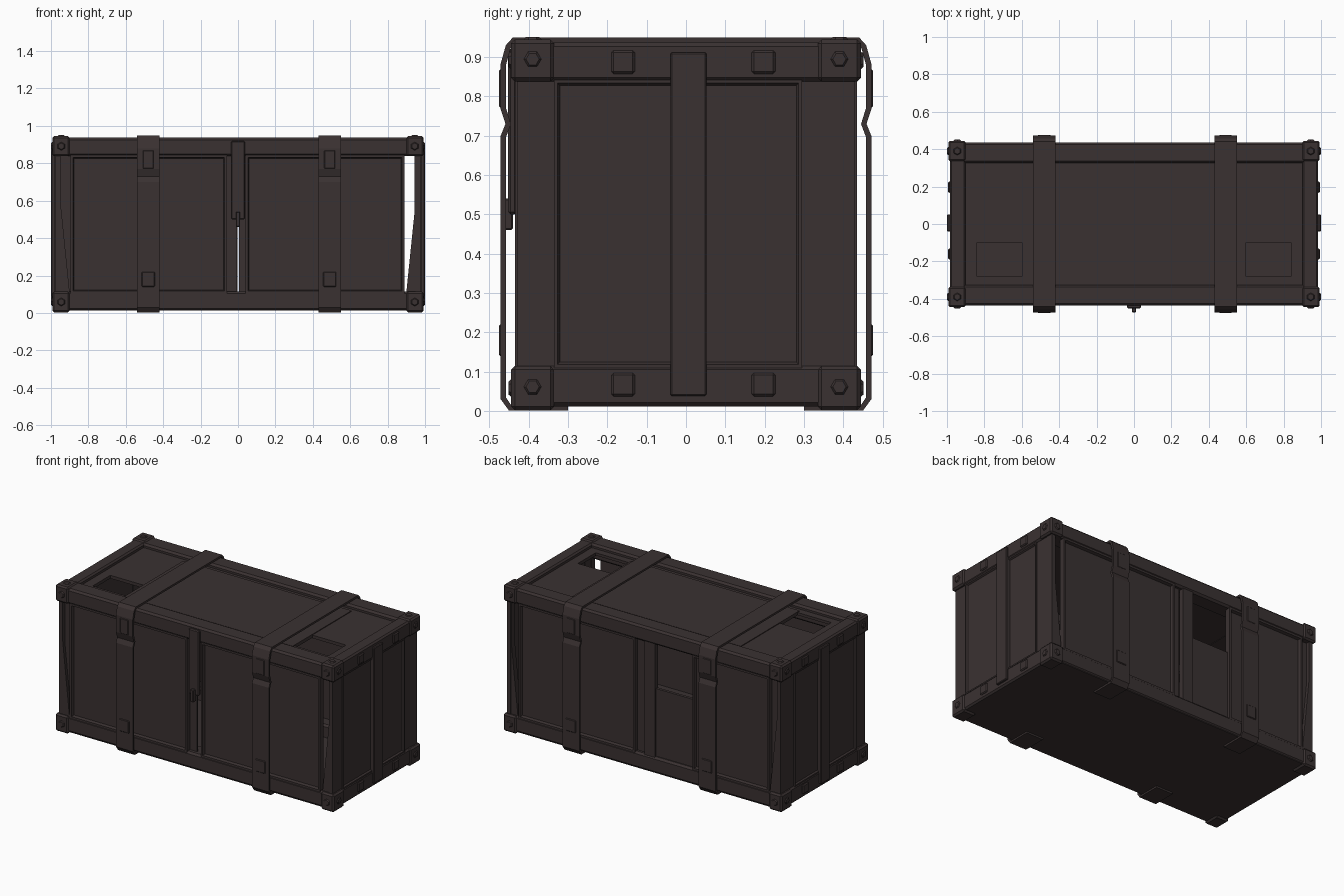
import bpy, bmesh, math
from mathutils import Matrix, Vector

if "Cube" in bpy.data.objects:
    bpy.data.objects.remove(bpy.data.objects["Cube"])

mat = bpy.data.materials.new("dark brown metal")
mat.diffuse_color = (0.042, 0.031, 0.031, 1)
mat.use_nodes = True
mat.node_tree.nodes["Principled BSDF"].inputs["Base Color"].default_value = mat.diffuse_color


def finish(name, bm, bevel=0.0):
    bmesh.ops.recalc_face_normals(bm, faces=bm.faces[:])
    me = bpy.data.meshes.new(name)
    bm.to_mesh(me)
    bm.free()
    me.materials.append(mat)
    ob = bpy.data.objects.new(name, me)
    bpy.context.collection.objects.link(ob)
    if bevel:
        m = ob.modifiers.new("bevel", 'BEVEL')
        m.width = bevel
        m.segments = 1
    return ob


def cube(x, y, z):
    bm = bmesh.new()
    bmesh.ops.create_cube(bm, size=1)
    for v in bm.verts:
        v.co = Vector([r[0] if c < 0 else r[1] for c, r in zip(v.co, (x, y, z))])
    return bm


def span(s, a, b):
    return tuple(sorted((s * a, s * b)))


def box(name, x, y, z, bevel=0.0):
    return finish(name, cube(x, y, z), bevel)


def inset_panel(name, x, y, z, out, border=0.018, depth=0.018):
    # slab whose outward face is sunk inside a thin border
    bm = cube(x, y, z)
    bm.normal_update()
    f = max(bm.faces, key=lambda f: f.normal.dot(Vector(out)))
    bmesh.ops.inset_region(bm, faces=[f], thickness=border, depth=0)
    bmesh.ops.inset_region(bm, faces=[f], thickness=0.008, depth=-depth)
    return finish(name, bm)


def rivet(name, pos, axis, r=0.024, h=0.008):
    # low domed hexagonal bolt head
    bm = bmesh.new()
    bmesh.ops.create_cone(bm, cap_ends=True, segments=6, radius1=r, radius2=r * 0.7, depth=h)
    q = Vector((0, 0, 1)).rotation_difference(Vector(axis)).to_matrix().to_4x4()
    bmesh.ops.transform(bm, verts=bm.verts[:], matrix=Matrix.Translation(pos) @ q)
    finish(name, bm)


def prism_xz(name, pts, y):
    # plank drawn in the front plane and extruded through y
    bm = bmesh.new()
    f = bm.faces.new([bm.verts.new((px, y[0], pz)) for px, pz in pts])
    r = bmesh.ops.extrude_face_region(bm, geom=[f])
    vs = [v for v in r["geom"] if isinstance(v, bmesh.types.BMVert)]
    bmesh.ops.translate(bm, verts=vs, vec=(0, y[1] - y[0], 0))
    finish(name, bm)


# floor
box("floor", (-0.975, 0.975), (-0.43, 0.43), (0.012, 0.035))

# long rails and end rails
for s in (-1, 1):
    for z in ((0.012, 0.115), (0.838, 0.937)):
        box("long_rail", (-0.93, 0.93), span(s, 0.325, 0.437), z, 0.012)
        box("end_rail", span(s, 0.90, 0.985), (-0.37, 0.37), z, 0.01)
    # sloped lip between rail and lid
    box("lid_lip", (-0.9, 0.9), span(s, 0.28, 0.33), (0.895, 0.912))

# corner blocks with bolts
for sx in (-1, 1):
    for sy in (-1, 1):
        for z, top in (((0.002, 0.115), 0), ((0.838, 0.945), 1)):
            box("corner_block", span(sx, 0.90, 0.993), span(sy, 0.335, 0.445), z, 0.01)
            zc = (z[0] + z[1]) / 2
            rivet("end_bolt", (sx * 0.995, sy * 0.39, zc + 0.003), (sx, 0, 0))
            rivet("side_bolt", (sx * 0.945, sy * 0.447, zc), (0, sy, 0))
            if top:
                rivet("top_bolt", (sx * 0.945, sy * 0.39, 0.947), (0, 0, 1))

# lid, notched by two openings near the front corners
box("lid_centre", (-0.6, 0.6), (-0.30, 0.30), (0.895, 0.917))
for s in (-1, 1):
    box("lid_wing", span(s, 0.6, 0.905), (-0.10, 0.30), (0.892, 0.912))
    box("lid_edge", span(s, 0.84, 0.905), (-0.30, -0.10), (0.892, 0.912))

# front wall: two sunken panels and a recessed centre plank
inset_panel("front_panel_left", (-0.895, -0.06), (-0.435, -0.40), (0.105, 0.845), (0, -1, 0))
inset_panel("front_panel_right", (0.04, 0.89), (-0.435, -0.40), (0.105, 0.845), (0, -1, 0))
box("front_centre_plank", (-0.06, -0.008), (-0.405, -0.395), (0.105, 0.845))

# back wall: panels with a broken-out opening
inset_panel("back_panel_right", (0.06, 0.89), (0.40, 0.435), (0.105, 0.845), (0, 1, 0))
box("back_centre_plank", (0.006, 0.06), (0.395, 0.41), (0.105, 0.845))
inset_panel("back_panel_left", (-0.895, -0.35), (0.40, 0.435), (0.105, 0.845), (0, 1, 0))
box("back_panel_strip", (-0.08, -0.004), (0.40, 0.43), (0.105, 0.845))
box("back_panel_lower", (-0.36, -0.07), (0.40, 0.418), (0.105, 0.55))

# bent planks at the corners
for sy in (-1, 1):
    y = span(sy, 0.39, 0.425)
    prism_xz("bent_plank_right", [(0.945, 0.85), (0.945, 0.55), (0.90, 0.11), (0.975, 0.11), (0.975, 0.85)], y)
    prism_xz("bent_plank_left", [(-0.975, 0.85), (-0.90, 0.11), (-0.975, 0.11)], span(sy, 0.41, 0.43))
    box("corner_backing_left", (-0.975, -0.88), span(sy, 0.385, 0.405), (0.105, 0.845))

# end walls
for s in (-1, 1):
    inset_panel("end_panel", span(s, 0.955, 0.982), (-0.335, 0.295), (0.11, 0.842), (s, 0, 0), 0.012, 0.01)
    box("end_board", span(s, 0.95, 0.974), (-0.43, -0.33), (0.11, 0.842))
    box("end_board", span(s, 0.95, 0.974), (0.29, 0.43), (0.11, 0.842))
    box("end_strap", span(s, 0.965, 0.999), (-0.04, 0.052), (0.038, 0.912), 0.004)
    for y in (-0.16, 0.197):
        for z in (0.067, 0.887):
            box("end_stud", span(s, 0.98, 0.994), (y - 0.03, y + 0.03), (z - 0.03, z + 0.03), 0.006)

# wrap-around straps: a ribbon following a half profile, mirrored front to back
half = [(0.30, 0.001), (0.45, 0.001), (0.471, 0.03), (0.471, 0.70), (0.459, 0.73),
        (0.472, 0.77), (0.472, 0.88), (0.458, 0.93), (0.44, 0.95)]
path = half + [(-y, z) for y, z in reversed(half)]
for xc in (-0.48, 0.49):
    bm = bmesh.new()
    rows = [[bm.verts.new((xc + d, y, z)) for d in (-0.06, 0.06)] for y, z in path]
    for a, b in zip(rows, rows[1:]):
        bm.faces.new((a[0], a[1], b[1], b[0]))
    ob = finish("cargo_strap", bm)
    m = ob.modifiers.new("thickness", 'SOLIDIFY')
    m.thickness = 0.014
    m.offset = -1 if ob.data.polygons[4].normal.y > 0 else 1
    for s in (-1, 1):
        box("strap_buckle", (xc - 0.035, xc + 0.035), span(s, 0.465, 0.476), (0.14, 0.22), 0.004)
        box("strap_clip", (xc - 0.03, xc + 0.03), span(s, 0.465, 0.475), (0.77, 0.87), 0.004)

# front latch and its pin
box("latch_plate", (-0.037, 0.037), (-0.452, -0.43), (0.50, 0.92), 0.006)
box("latch_pin", (-0.012, 0.012), (-0.472, -0.44), (0.46, 0.54), 0.004)
